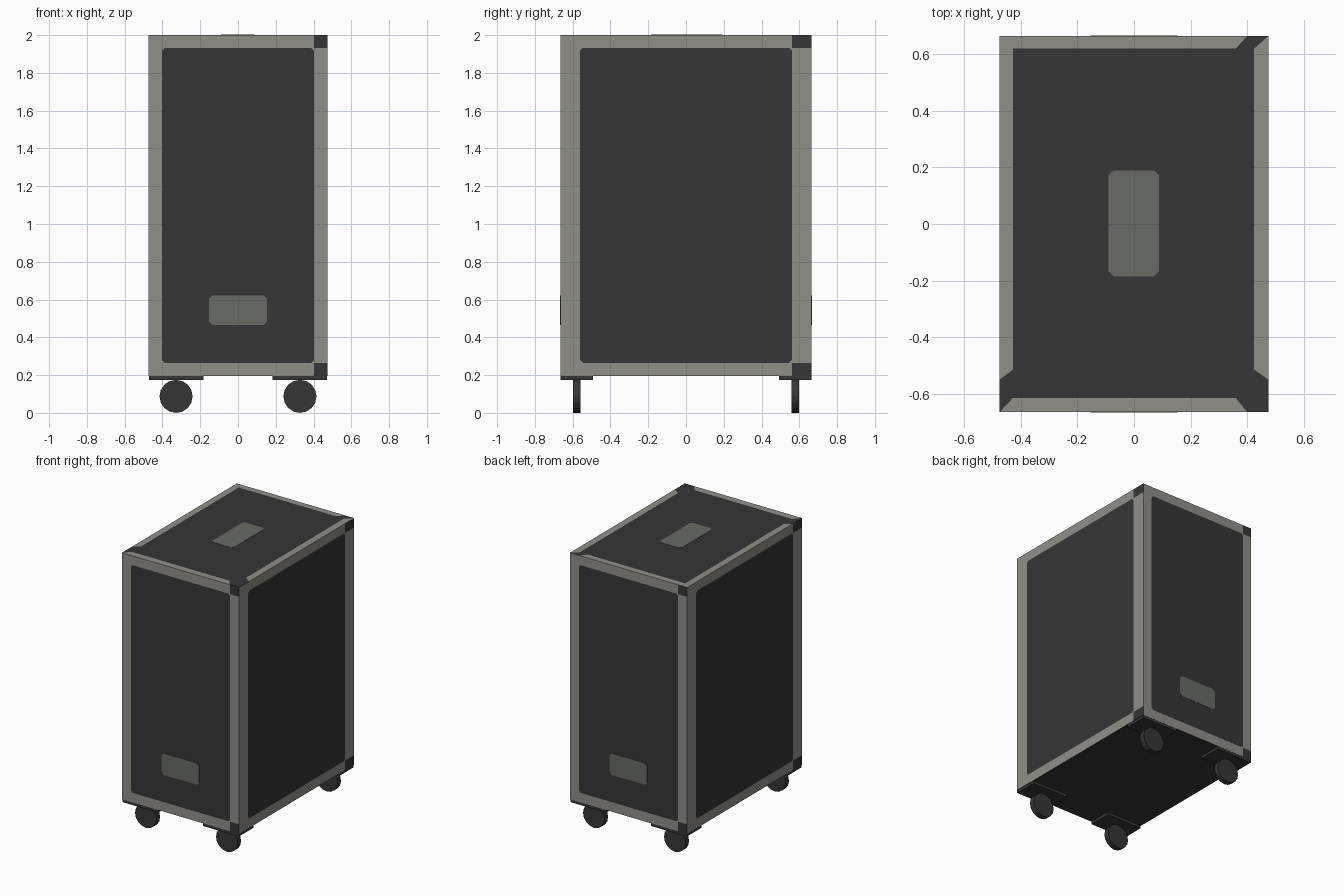
import bpy, bmesh, math
from mathutils import Vector, Matrix

if "Cube" in bpy.data.objects:
    bpy.data.objects.remove(bpy.data.objects["Cube"])

W, L, Z0, Z1 = 0.475, 0.665, 0.195, 2.0


def material(name, rgb):
    m = bpy.data.materials.new(name)
    m.diffuse_color = (*rgb, 1)
    m.use_nodes = True
    m.node_tree.nodes["Principled BSDF"].inputs["Base Color"].default_value = m.diffuse_color
    return m


DARK = material("charcoal", (0.037, 0.037, 0.037))
GREY = material("warm_grey", (0.285, 0.275, 0.25))
HANDLE = material("handle_grey", (0.14, 0.149, 0.128))


def finish(name, bm, mats):
    me = bpy.data.meshes.new(name)
    bm.to_mesh(me)
    bm.free()
    for m in mats:
        me.materials.append(m)
    ob = bpy.data.objects.new(name, me)
    bpy.context.collection.objects.link(ob)
    return ob


def add_face(bm, pts, normal, mat):
    f = bm.faces.new([bm.verts.new(p) for p in pts])
    f.normal_update()
    if f.normal.dot(normal) < 0:
        f.normal_flip()
    f.material_index = mat


def rect(u0, u1, v0, v1, c=0.0):
    """Rectangle, optionally with cut corners."""
    if c == 0:
        return [(u0, v0), (u1, v0), (u1, v1), (u0, v1)]
    return [(u0 + c, v0), (u1 - c, v0), (u1, v0 + c), (u1, v1 - c),
            (u1 - c, v1), (u0 + c, v1), (u0, v1 - c), (u0, v0 + c)]


# Case body: painted trim is cut into the faces
body = bmesh.new()


def side(angle, w, depth, a):
    rot = Matrix.Rotation(angle, 3, 'Z')
    normal = rot @ Vector((0, -1, 0))
    zb, zt, c, i = 0.265, 1.932, 0.014, w - a

    def add(pts, mat):
        add_face(body, [rot @ Vector((u, -depth, v)) for u, v in pts], normal, mat)

    add(rect(-i, i, zb, zt, c), 0)                            # dark panel
    for u, s in ((-i, 1), (i, -1)):                           # softened panel corners
        for v, t in ((zb, 1), (zt, -1)):
            add([(u, v), (u + s * c, v), (u, v + t * c)], 1)
    add([(-w, Z0), (-i, zb), (-i, zt), (-w, Z1)], 1)          # left trim
    add([(-w, Z1), (-i, zt), (i, zt), (i, Z1)], 1)            # top trim
    add([(-w, Z0), (i, Z0), (i, zb), (-i, zb)], 1)            # bottom trim
    add(rect(i, w, zb, zt), 1)                                # right trim
    add(rect(i, w, Z0, zb), 0)                                # dark corner caps
    add(rect(i, w, zt, Z1), 0)


for k in range(4):
    if k % 2 == 0:
        side(k * math.pi / 2, W, L, 0.073)
    else:
        side(k * math.pi / 2, L, W, 0.105)

# Top: panel, four mitred trims and dark corners
l, r, f, b = -0.428, 0.425, -0.615, 0.62
top = [
    ([(l, f), (r, f), (r, b), (l, b)], 0),
    ([(-W, L), (l, b), (l, -0.515), (-W, -0.55)], 1),
    ([(W, L), (r, b), (r, -0.515), (W, -0.55)], 1),
    ([(-W, L), (0.40, L), (0.36, b), (l, b)], 1),
    ([(-W, -L), (0.40, -L), (0.36, f), (l, f)], 1),
    ([(0.40, L), (W, L), (r, b), (0.36, b)], 0),
    ([(-W, -0.55), (-W, -L), (l, f), (l, -0.515)], 0),
    ([(W, -0.55), (W, -L), (r, f), (r, -0.515)], 0),
    ([(W, -L), (0.40, -L), (0.36, f), (r, f)], 0),
]
for pts, mat in top:
    add_face(body, [(x, y, Z1) for x, y in pts], Vector((0, 0, 1)), mat)
add_face(body, [(x, y, Z0) for x, y in rect(-W, W, -L, L)], Vector((0, 0, -1)), 0)
bmesh.ops.remove_doubles(body, verts=body.verts, dist=1e-5)
finish("case_body", body, [DARK, GREY])


# Handle plates on the top, front and back
def handle(name, pts, offset):
    bm = bmesh.new()
    face = bm.faces.new([bm.verts.new(p) for p in pts])
    ext = bmesh.ops.extrude_face_region(bm, geom=[face])
    bmesh.ops.translate(bm, vec=offset,
                        verts=[v for v in ext["geom"] if isinstance(v, bmesh.types.BMVert)])
    bmesh.ops.recalc_face_normals(bm, faces=bm.faces)
    finish(name, bm, [HANDLE])


T = 0.002
handle("top_handle", [(x, y, Z1) for x, y in rect(-0.09, 0.088, -0.185, 0.19, 0.017)], (0, 0, T))
for name, s in (("front_handle", -1), ("back_handle", 1)):
    handle(name, [(x, s * L, z) for x, z in rect(-0.153, 0.153, 0.465, 0.622, 0.018)], (0, s * T, 0))

# Caster plates and wheels
for ny, sy in (("front", -1), ("back", 1)):
    for nx, sx in (("left", -1), ("right", 1)):
        bm = bmesh.new()
        bmesh.ops.create_cube(bm, size=1, matrix=Matrix.Translation((sx * 0.327, sy * 0.578, 0.185))
                              @ Matrix.Diagonal((0.29, 0.172, 0.02, 1)))
        finish(f"{ny}_{nx}_caster_plate", bm, [DARK])
        bm = bmesh.new()
        bmesh.ops.create_cone(bm, cap_ends=True, segments=16, radius1=0.0875, radius2=0.0875,
                              depth=0.04, matrix=Matrix.Translation((sx * 0.328, sy * 0.578, 0.0875))
                              @ Matrix.Rotation(math.pi / 2, 4, 'X'))
        finish(f"{ny}_{nx}_wheel", bm, [DARK])
